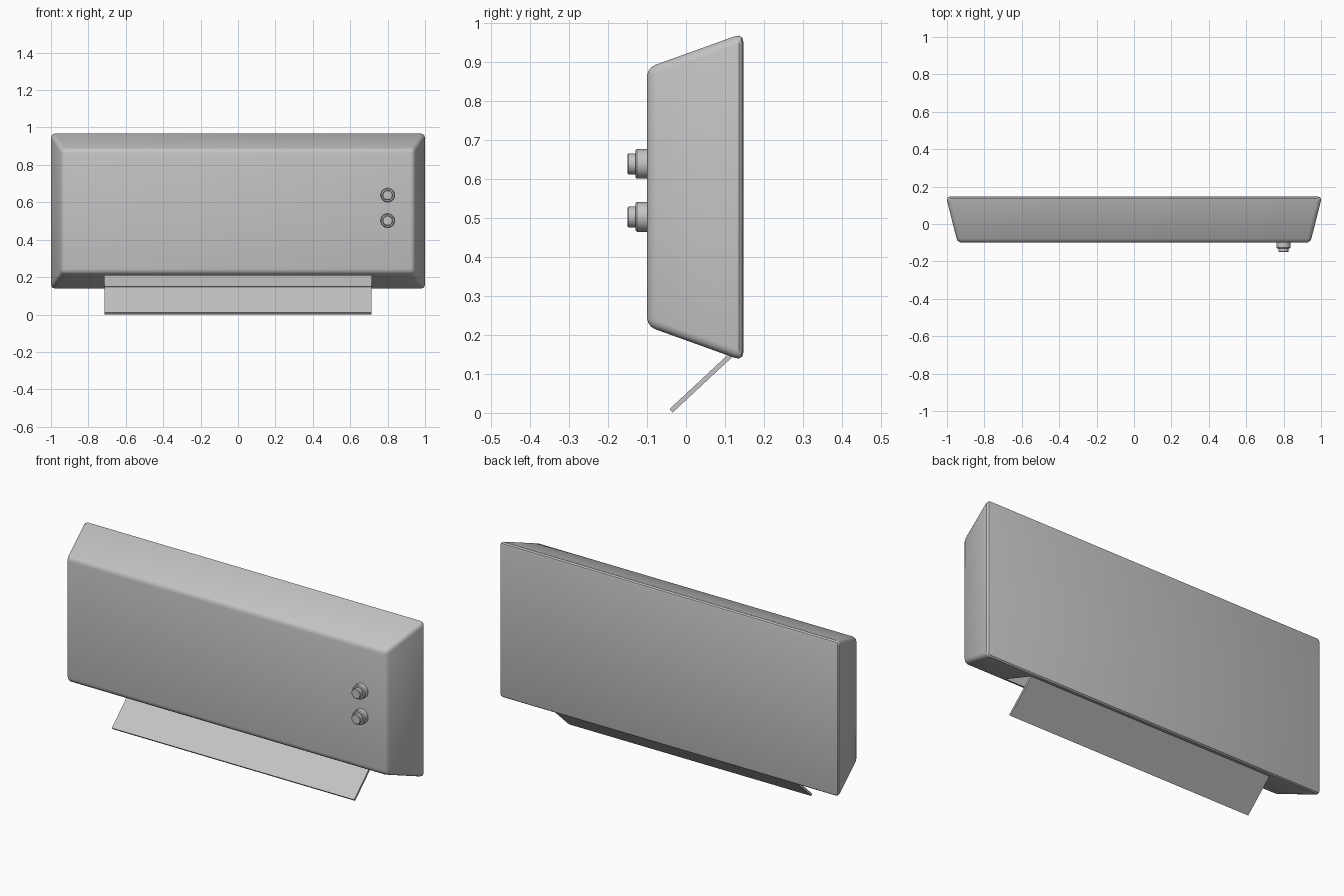
import bpy, bmesh, math
from mathutils import Matrix, Vector

if "Cube" in bpy.data.objects:
    bpy.data.objects.remove(bpy.data.objects["Cube"], do_unlink=True)

GREY = (0.55, 0.55, 0.55, 1)
mat = bpy.data.materials.new("plain grey")
mat.use_nodes = True
mat.diffuse_color = GREY
mat.node_tree.nodes["Principled BSDF"].inputs["Base Color"].default_value = GREY


def make(name, bm):
    bmesh.ops.recalc_face_normals(bm, faces=bm.faces)
    mesh = bpy.data.meshes.new(name)
    bm.to_mesh(mesh)
    bm.free()
    obj = bpy.data.objects.new(name, mesh)
    mesh.materials.append(mat)
    bpy.context.collection.objects.link(obj)
    return obj


def activate(obj):
    bpy.ops.object.select_all(action='DESELECT')
    obj.select_set(True)
    bpy.context.view_layer.objects.active = obj


def smooth(obj):
    activate(obj)
    bpy.ops.object.shade_smooth_by_angle(angle=math.radians(30))


def box(name, center, size, tilt=0):
    bm = bmesh.new()
    m = (Matrix.Translation(center) @ Matrix.Rotation(tilt, 4, 'X')
         @ Matrix.Diagonal((*size, 1)))
    bmesh.ops.create_cube(bm, size=1, matrix=m)
    return make(name, bm)


# Housing: tapered box with softened edges
bm = bmesh.new()
bmesh.ops.create_cube(bm, size=2)
for v in bm.verts:
    back = v.co.y > 0
    half_x, half_z = (1.005, 0.42) if back else (0.943, 0.331)
    v.co = Vector((v.co.x * half_x, 0.147 if back else -0.1, 0.553 + v.co.z * half_z))
bmesh.ops.bevel(bm, geom=bm.edges[:], offset=0.022, segments=3, profile=0.5,
                affect='EDGES')
housing = make("housing", bm)

# Outlet slot hollowed into the underside
cutter = box("slot_cutter", (0, 0.018, 0.21), (1.43, 0.168, 0.26))
cutter.hide_render = True
cut = housing.modifiers.new("slot", 'BOOLEAN')
cut.operation = 'DIFFERENCE'
cut.solver = 'EXACT'
cut.object = cutter
activate(housing)
bpy.ops.object.modifier_apply(modifier="slot")
bpy.data.objects.remove(cutter, do_unlink=True)
smooth(housing)

# Tilted deflector flap below the slot
low, high = Vector((0, -0.038, 0.0055)), Vector((0, 0.114, 0.147))
span = high - low
box("deflector_flap", (low + high) / 2, (1.43, span.length, 0.012),
    math.atan2(span.z, span.y))


# Stepped control knobs, turned from a profile of (radius, y)
def knob(name, x, z):
    profile = [(0, -0.09), (0.038, -0.09), (0.038, -0.126), (0.034, -0.13),
               (0.027, -0.13), (0.027, -0.147), (0.024, -0.15), (0, -0.15)]
    bm = bmesh.new()
    pts = [bm.verts.new((x + r, y, z)) for r, y in profile]
    edges = [bm.edges.new(pair) for pair in zip(pts, pts[1:])]
    bmesh.ops.spin(bm, geom=pts + edges, cent=(x, 0, z), axis=(0, 1, 0),
                   angle=math.tau, steps=20)
    bmesh.ops.remove_doubles(bm, verts=bm.verts, dist=0.0005)
    smooth(make(name, bm))


knob("upper_knob", 0.8, 0.638)
knob("lower_knob", 0.8, 0.502)
